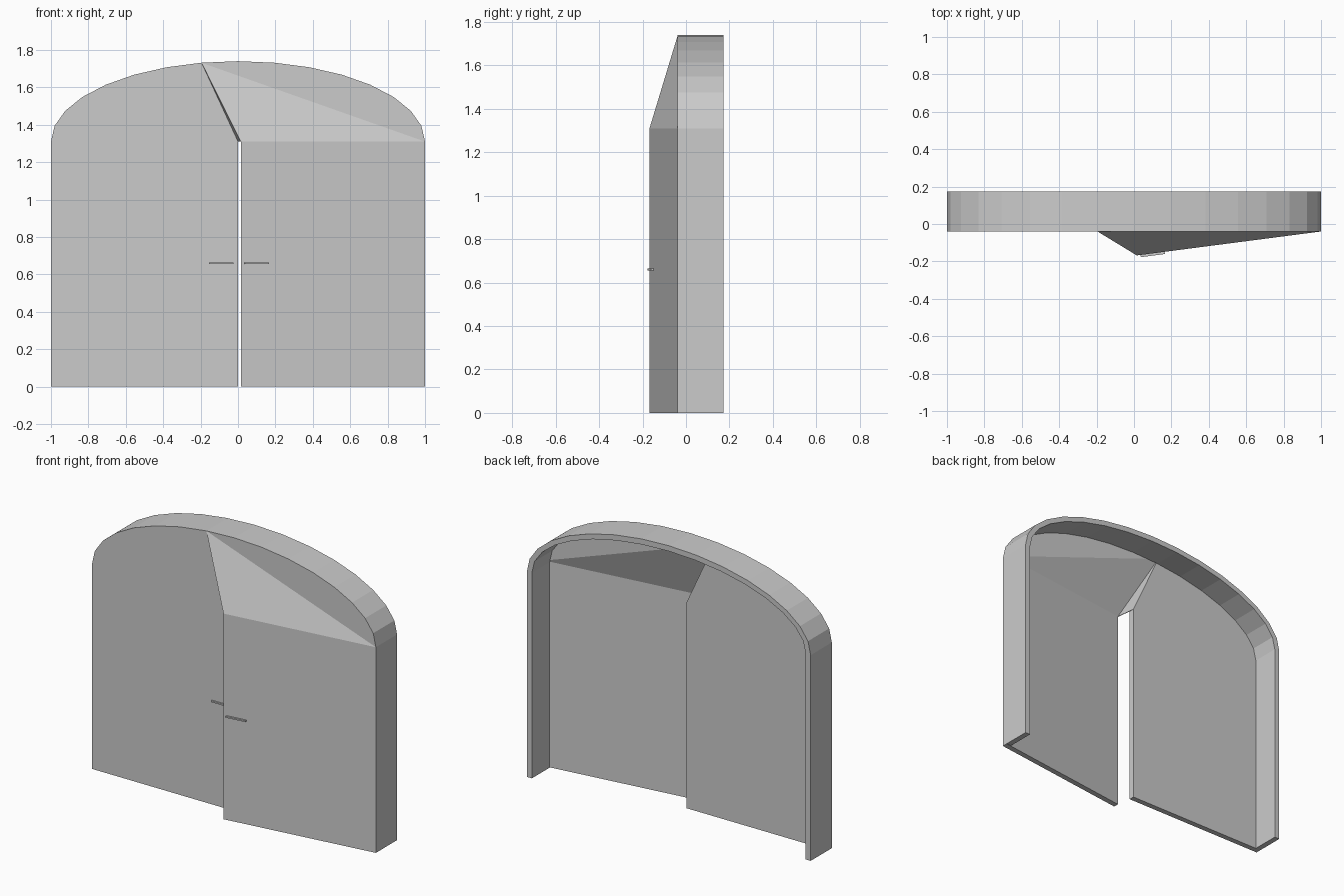
import bpy, bmesh, math

if "Cube" in bpy.data.objects:
    bpy.data.objects.remove(bpy.data.objects["Cube"])

SPRING, RISE = 1.31, 0.43      # arch start height and rise
FRONT, BACK = -0.04, 0.173     # frame depth
T = 0.035                      # wall thickness
N = 16                         # arch segments


def arch(inset=0.0):
    """Points of the half ellipse, left to right."""
    a, b = 1 - inset, RISE - inset
    return [(-a * math.cos(math.pi * i / N), SPRING + b * math.sin(math.pi * i / N))
            for i in range(N + 1)]


def extrude_y(name, faces, depth):
    """Solid sheet: front faces given as 3D outlines, thickened along y."""
    bm = bmesh.new()
    for f in faces:
        bm.faces.new([bm.verts.new(p) for p in f])
    bmesh.ops.remove_doubles(bm, verts=bm.verts, dist=1e-4)
    ext = bmesh.ops.extrude_face_region(bm, geom=bm.faces[:], use_keep_orig=True)
    moved = [g for g in ext["geom"] if isinstance(g, bmesh.types.BMVert)]
    bmesh.ops.translate(bm, verts=moved, vec=(0, depth, 0))
    bmesh.ops.recalc_face_normals(bm, faces=bm.faces[:])
    me = bpy.data.meshes.new(name)
    bm.to_mesh(me)
    bm.free()
    ob = bpy.data.objects.new(name, me)
    bpy.context.collection.objects.link(ob)
    return ob


# Arched frame: ring between outer and inner profile, open at the floor
outer = [(-1, 0)] + arch() + [(1, 0)]
inner = [(-1 + T, 0)] + arch(T) + [(1 - T, 0)]
y0 = FRONT + T
ring = [[(x, y0, z) for x, z in (outer[i], outer[i + 1], inner[i + 1], inner[i])]
        for i in range(len(outer) - 1)]
extrude_y("arched_frame", ring, BACK - y0)

# Front skin: closed left leaf, right leaf ajar, and folded panel in the arch
top = [(x, FRONT, z) for x, z in arch()]
k = N // 2 - 1                 # arch point where the fold starts
q = (0.0, FRONT, SPRING)       # free corner of the left leaf
p = (0.015, -0.168, SPRING)    # free corner of the right leaf
left_leaf = [(-1, FRONT, 0), (0, FRONT, 0), q, top[0]]
right_leaf = [(p[0], p[1], 0), (1, FRONT, 0), top[-1], p]
extrude_y("door_front", [
    left_leaf,
    right_leaf,
    [q] + top[k::-1],          # flat left part of arch panel
    [q, p, top[k]],            # narrow fold
    [p, top[-1], top[k]],      # slanted part
    top[k:],                   # flat right part
], T)


# Handles: thin bars lying along each leaf
def handle(name, x, y, angle):
    bpy.ops.mesh.primitive_cube_add(size=1, location=(x, y, 0.66), rotation=(0, 0, angle))
    ob = bpy.context.object
    ob.name = name
    ob.scale = (0.13, 0.016, 0.009)


swing = math.atan2(FRONT - p[1], 1 - p[0])
handle("left_handle", -0.09, FRONT - 0.002, 0)
handle("right_handle", 0.10, FRONT - 0.9 * math.tan(swing) - 0.004, swing)
